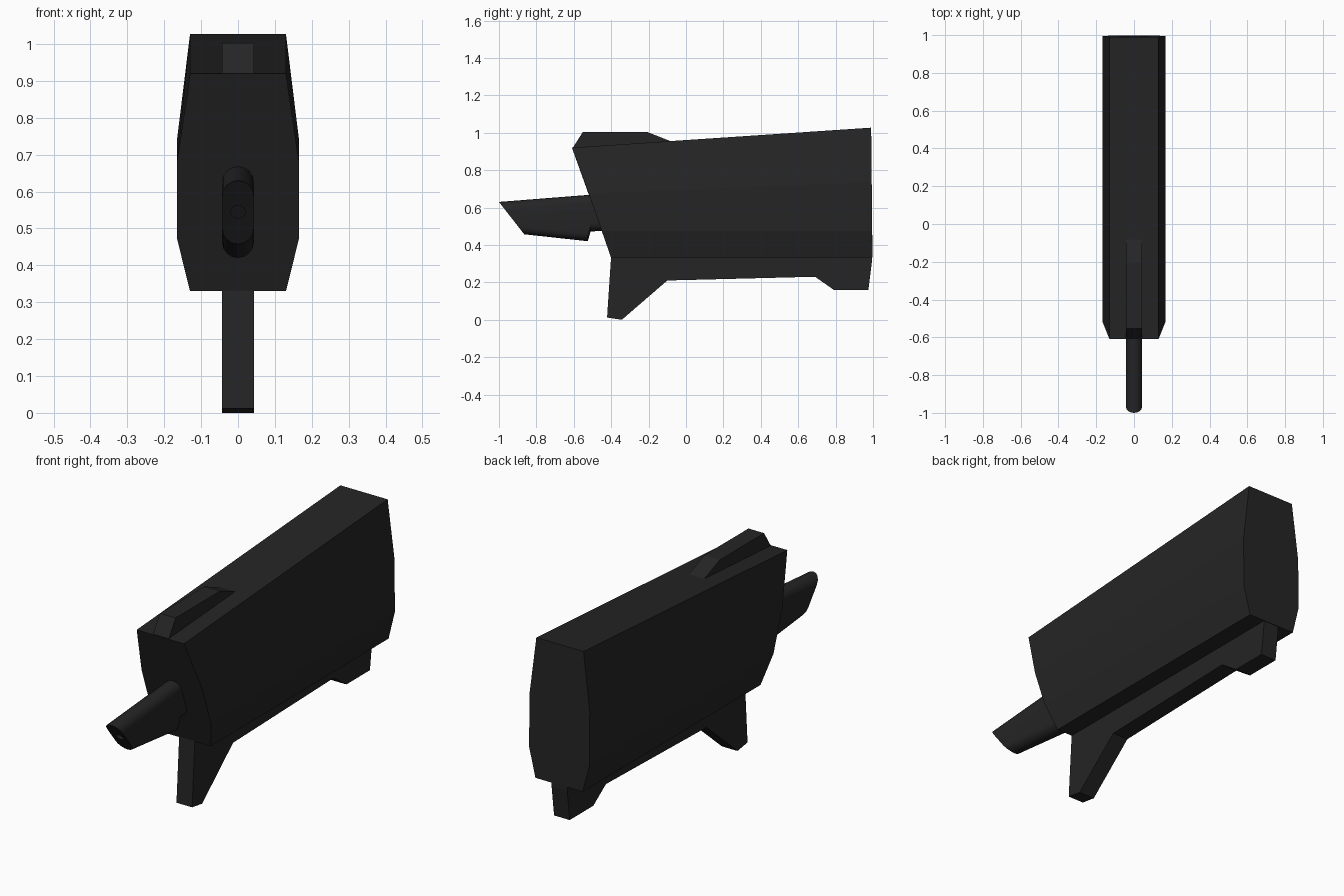
import bpy, bmesh, math

if "Cube" in bpy.data.objects:
    bpy.data.objects.remove(bpy.data.objects["Cube"])

mat = bpy.data.materials.new("black_metal")
mat.diffuse_color = (0.018, 0.018, 0.018, 1)
mat.use_nodes = True
mat.node_tree.nodes["Principled BSDF"].inputs["Base Color"].default_value = mat.diffuse_color


def loft(name, rings):
    """Skin a list of equal-length closed rings and cap both ends."""
    bm = bmesh.new()
    loops = [[bm.verts.new(p) for p in ring] for ring in rings]
    n = len(loops[0])
    for a, b in zip(loops, loops[1:]):
        for i in range(n):
            j = (i + 1) % n
            bm.faces.new((a[i], a[j], b[j], b[i]))
    bm.faces.new(loops[0])
    bm.faces.new(loops[-1])
    bmesh.ops.recalc_face_normals(bm, faces=bm.faces[:])
    me = bpy.data.meshes.new(name)
    bm.to_mesh(me)
    bm.free()
    ob = bpy.data.objects.new(name, me)
    bpy.context.collection.objects.link(ob)
    me.materials.append(mat)
    return ob


def plate(name, profile, half):
    """Extrude a side (y, z) profile symmetrically along x."""
    return loft(name, [[(x, y, z) for y, z in profile] for x in (-half, half)])


def section(half):
    """Mirror (x, y, z) points of the right half into a full ring."""
    return half + [(-x, y, z) for x, y, z in reversed(half)]


# Tapered eight-sided housing with a slanted front
loft("body", [
    section([(0.13, -0.61, 0.92), (0.166, -0.52, 0.675),
             (0.166, -0.45, 0.475), (0.13, -0.40, 0.33)]),
    section([(0.13, 0.99, 1.027), (0.166, 0.993, 0.735),
             (0.166, 0.995, 0.475), (0.13, 0.997, 0.332)]),
])

# Keel under the housing with a long front foot and a short rear foot
plate("lower_rail", [(-0.40, 0.345), (-0.422, 0.012), (-0.343, 0.0),
                     (-0.10, 0.21), (0.69, 0.23), (0.79, 0.16),
                     (0.975, 0.16), (0.994, 0.31), (0.994, 0.345)], 0.043)

# Raised block on top
plate("top_block", [(-0.608, 0.915), (-0.552, 1.003), (-0.205, 1.003),
                    (-0.07, 0.95), (-0.07, 0.90), (-0.55, 0.90)], 0.043)

# Barrel: stadium-shaped rings, slanted tip with a small bore
SEG = 8
ANGLES = [math.pi * k / SEG for k in range(SEG + 1)]
ANGLES += [math.pi + a for a in ANGLES]


def stadium(top, bottom, r=0.043):
    (y1, z1), (y0, z0) = top, bottom
    ring = []
    for i, a in enumerate(ANGLES):
        z = (z1 - r if i <= SEG else z0 + r) + r * math.sin(a)
        t = (z - z0) / (z1 - z0)
        ring.append((r * math.cos(a), y0 + (y1 - y0) * t, z))
    return ring


def bore(depth):
    ring = []
    for i in range(len(ANGLES)):
        a = 2 * math.pi * (i + 0.5) / len(ANGLES)
        dz = 0.017 * math.sin(a)
        ring.append((0.02 * math.cos(a), -0.932 - dz * 0.77 + depth, 0.545 + dz))
    return ring


barrel = loft("barrel", [
    bore(0.06), bore(0),
    stadium((-1.0, 0.63), (-0.865, 0.457)),
    stadium((-0.53, 0.667), (-0.525, 0.42)),
    stadium((-0.512, 0.668), (-0.510, 0.472)),
    stadium((-0.40, 0.675), (-0.40, 0.478)),
])
bpy.context.view_layer.objects.active = barrel
barrel.select_set(True)
bpy.ops.object.shade_smooth_by_angle(angle=math.radians(30))
